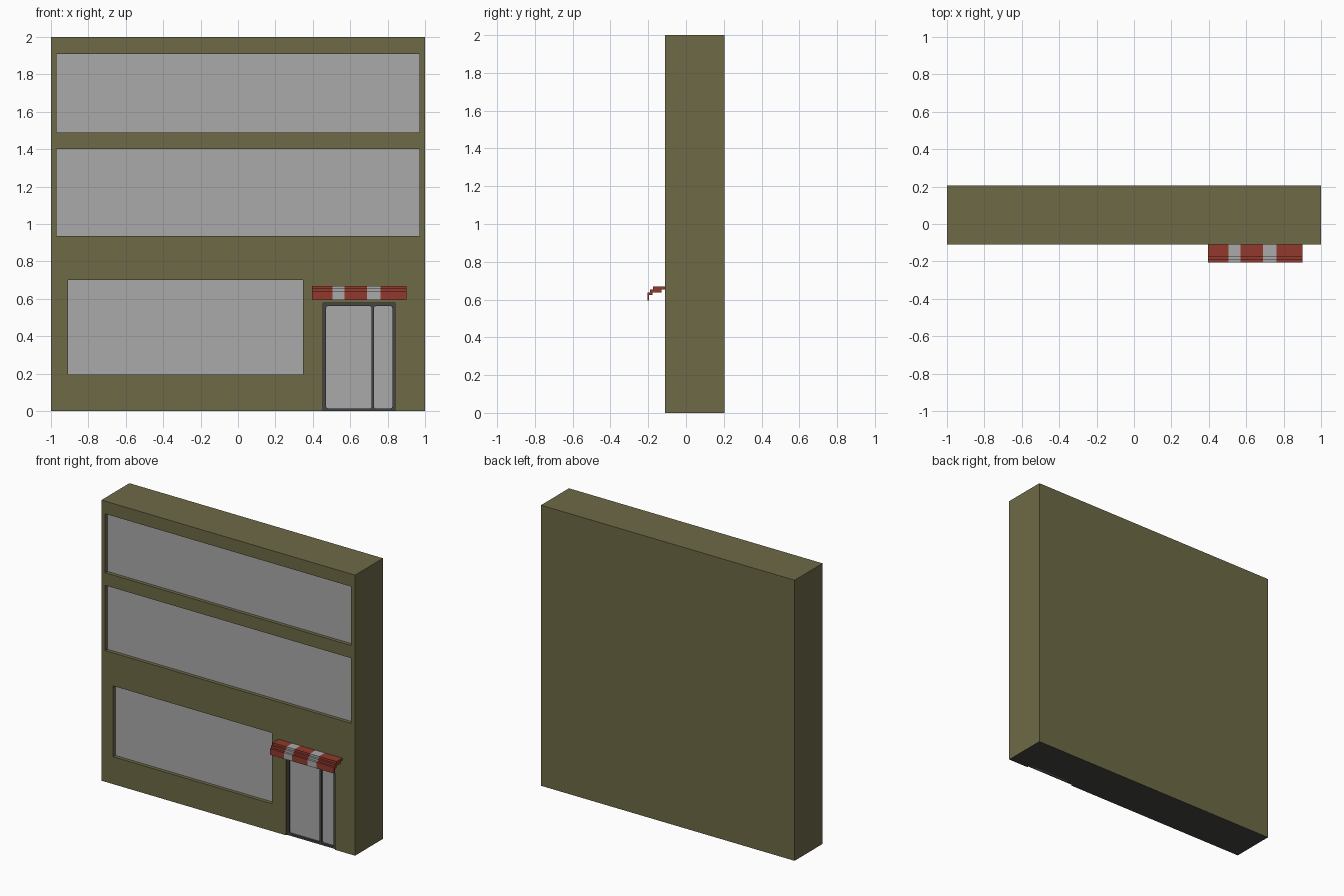
import bpy, bmesh, math

if "Cube" in bpy.data.objects:
    bpy.data.objects.remove(bpy.data.objects["Cube"])

FRONT, BACK = -0.11, 0.205      # wall planes
DEEP = 0.03                     # recess depth


def material(name, rgb):
    m = bpy.data.materials.new(name)
    m.diffuse_color = (*rgb, 1)
    m.use_nodes = True
    m.node_tree.nodes["Principled BSDF"].inputs["Base Color"].default_value = m.diffuse_color
    return m


OLIVE = material("olive wall", (0.156, 0.144, 0.063))
GREY = material("light grey", (0.40, 0.40, 0.40))
DARK = material("dark grey", (0.06, 0.06, 0.057))
RED = material("awning red", (0.29, 0.042, 0.026))


def box(name, x0, x1, y0, y1, z0, z1, *mats):
    bm = bmesh.new()
    bmesh.ops.create_cube(bm, size=1)
    for v in bm.verts:
        v.co = ((x0 + x1) / 2 + v.co.x * (x1 - x0),
                (y0 + y1) / 2 + v.co.y * (y1 - y0),
                (z0 + z1) / 2 + v.co.z * (z1 - z0))
    return finish(name, bm, *mats)


def finish(name, bm, *mats):
    bmesh.ops.recalc_face_normals(bm, faces=bm.faces)
    me = bpy.data.meshes.new(name)
    bm.to_mesh(me)
    bm.free()
    for m in mats:
        me.materials.append(m)
    ob = bpy.data.objects.new(name, me)
    bpy.context.collection.objects.link(ob)
    return ob


# Building block, dark underside added after the openings are cut
wall = box("wall", -1, 1, FRONT, BACK, 0, 2, OLIVE, DARK)

# Openings: x0, x1, z0, z1
openings = {
    "top_window": (-0.97, 0.97, 1.49, 1.91),
    "middle_window": (-0.97, 0.97, 0.935, 1.40),
    "shop_window": (-0.908, 0.347, 0.195, 0.70),
    "door_glass": (0.455, 0.84, 0, 0.577),
}
bpy.context.view_layer.objects.active = wall
for name, (x0, x1, z0, z1) in openings.items():
    low = z0 if z0 > 0 else -0.1
    cutter = box(name + "_cutter", x0, x1, FRONT - 0.1, FRONT + DEEP, low, z1, OLIVE)
    cutter.hide_render = True
    mod = wall.modifiers.new("cut", 'BOOLEAN')
    mod.operation = 'DIFFERENCE'
    mod.solver = 'EXACT'
    mod.object = cutter
    bpy.ops.object.modifier_apply(modifier=mod.name)
    bpy.data.objects.remove(cutter)
    # pane lying on the back of the recess
    box(name, x0, x1, FRONT + DEEP - 0.005, FRONT + DEEP, z0, z1, GREY)

for p in wall.data.polygons:
    p.material_index = 1 if p.normal.z < -0.9 and p.center.z < 0.01 else 0


# Door frame: flat outline with two round-cornered holes
def outline(x0, x1, z0, z1, r):
    pts = []
    corners = [(x1 - r, z1 - r), (x0 + r, z1 - r), (x0 + r, z0 + r), (x1 - r, z0 + r)]
    for i, (cx, cz) in enumerate(corners):
        for k in range(4 if r else 1):
            a = math.radians(90 * i + 30 * k)
            pts.append((cx + r * math.cos(a), cz + r * math.sin(a)))
    return pts


curve = bpy.data.curves.new("door_frame", 'CURVE')
curve.dimensions = '2D'
curve.fill_mode = 'BOTH'
curve.extrude = 0.01
for shape in (outline(0.455, 0.84, 0, 0.577, 0),
              outline(0.471, 0.714, 0.014, 0.561, 0.01),
              outline(0.727, 0.825, 0.014, 0.561, 0.01)):
    s = curve.splines.new('POLY')
    s.points.add(len(shape) - 1)
    for p, (x, z) in zip(s.points, shape):
        p.co = (x, z, 0, 1)
    s.use_cyclic_u = True
curve.materials.append(DARK)
frame = bpy.data.objects.new("door_frame", curve)
frame.rotation_euler.x = math.pi / 2
frame.location.y = FRONT + DEEP - 0.01
bpy.context.collection.objects.link(frame)
bpy.ops.object.select_all(action='DESELECT')
frame.select_set(True)
bpy.context.view_layer.objects.active = frame
bpy.ops.object.convert(target='MESH')

# Awning: stepped profile (y, z) swept along x, one section per stripe
profile = [(-0.11, 0.669), (-0.175, 0.669), (-0.175, 0.654), (-0.19, 0.654),
           (-0.19, 0.638), (-0.205, 0.638), (-0.205, 0.595), (-0.195, 0.595),
           (-0.195, 0.624), (-0.178, 0.624), (-0.178, 0.638), (-0.13, 0.638),
           (-0.13, 0.654), (-0.11, 0.654)]
stripes = [0.395, 0.505, 0.57, 0.69, 0.762, 0.90]
bm = bmesh.new()
rings = [[bm.verts.new((x, y, z)) for y, z in profile] for x in stripes]
n = len(profile)
for i in range(len(rings) - 1):
    for j in range(n):
        k = (j + 1) % n
        f = bm.faces.new((rings[i][j], rings[i][k], rings[i + 1][k], rings[i + 1][j]))
        f.material_index = i % 2
bm.faces.new(rings[0])
bm.faces.new(rings[-1])
finish("awning", bm, RED, GREY)
